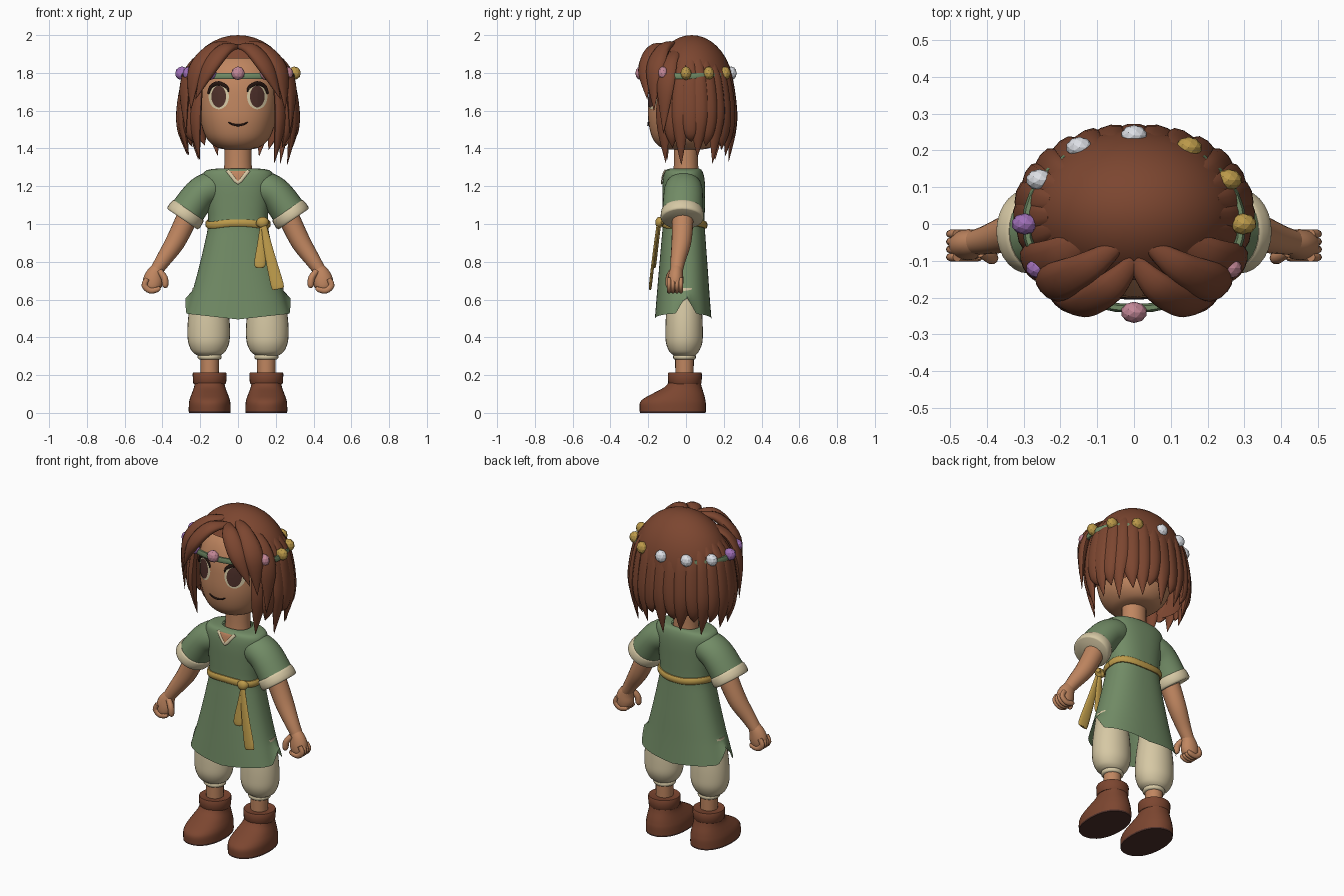
import bpy, bmesh, math, random
from mathutils import Vector
from mathutils.bvhtree import BVHTree

random.seed(4)
cube = bpy.data.objects.get("Cube")
if cube:
    bpy.data.objects.remove(cube, do_unlink=True)


def material(name, hexcode):
    srgb = [int(hexcode[i:i + 2], 16) / 255 for i in (0, 2, 4)]
    col = [c / 12.92 if c < 0.04 else ((c + 0.055) / 1.055) ** 2.4 for c in srgb] + [1]
    m = bpy.data.materials.new(name)
    m.use_nodes = True
    m.diffuse_color = col
    m.node_tree.nodes["Principled BSDF"].inputs["Base Color"].default_value = col
    return m


BROWN = material("hair and boot brown", "7C4630")
SKIN = material("skin", "C08660")
GREEN = material("tunic green", "728C66")
CREAM = material("cream linen", "D6C8A4")
GOLD = material("gold", "BC9A4A")
PINK = material("pink", "C48898")
PURPLE = material("purple", "A070B8")
WHITE = material("white", "DDE0E6")
IRIS = material("dark brown", "4E302A")
LASH = material("lash black", "24140F")


def finish(name, bm, mat, angle=50):
    bmesh.ops.recalc_face_normals(bm, faces=bm.faces)
    me = bpy.data.meshes.new(name)
    bm.to_mesh(me)
    bm.free()
    ob = bpy.data.objects.new(name, me)
    bpy.context.collection.objects.link(ob)
    me.materials.append(mat)
    bpy.ops.object.select_all(action='DESELECT')
    ob.select_set(True)
    bpy.context.view_layer.objects.active = ob
    bpy.ops.object.shade_smooth_by_angle(angle=math.radians(angle))
    return ob


def interpolate(rows, k):
    """Catmull-Rom curve through rows of numbers."""
    out = []
    for i in range(len(rows) - 1):
        a, b, c, d = rows[max(i - 1, 0)], rows[i], rows[i + 1], rows[min(i + 2, len(rows) - 1)]
        for j in range(k):
            t = j / k
            out.append([0.5 * (2 * q + (r - p) * t + (2 * p - 5 * q + 4 * r - s) * t * t
                               + (3 * q - p - 3 * r + s) * t ** 3) for p, q, r, s in zip(a, b, c, d)])
    return out + [list(rows[-1])]


def oval(a, p=2):
    c, s = math.cos(a), math.sin(a)
    return (math.copysign(abs(c) ** (2 / p), c), math.copysign(abs(s) ** (2 / p), s))


def tube(name, rows, mat, ref=(0, 1, 0), centre=None, up=False, n=20, k=4, p=2, caps=True, shape=None):
    """Skin oval rings along a path; each row is x, y, z, side radius, ref radius."""
    rows = interpolate(rows, k)
    pts = [Vector(r[:3]) for r in rows]
    bm = bmesh.new()
    rings = []
    for i, r in enumerate(rows):
        t = Vector((0, 0, 1)) if up else (pts[min(i + 1, len(pts) - 1)] - pts[max(i - 1, 0)]).normalized()
        face = pts[i] - Vector(centre) if centre else Vector(ref)
        side = face.cross(t).normalized()
        other = t.cross(side)
        ring = []
        for j in range(n):
            u, v = oval(math.tau * j / n, p)
            ring.append(bm.verts.new(pts[i] + side * u * max(r[3], 0.0005) + other * v * max(r[4], 0.0005)))
        rings.append(ring)
    for a, b in zip(rings, rings[1:]):
        for j in range(n):
            bm.faces.new((a[j], a[(j + 1) % n], b[(j + 1) % n], b[j]))
    if caps:
        bm.faces.new(rings[0])
        bm.faces.new(rings[-1])
    if shape:
        for v in bm.verts:
            shape(v.co)
    return finish(name, bm, mat)


def stack(name, x, rows, mat, **kw):
    """Upright loft; each row is z, centre y, x radius, y radius."""
    return tube(name, [(x, y, z, a, b) for z, y, a, b in rows], mat, up=True, **kw)


def surface(ob):
    return BVHTree.FromPolygons([v.co for v in ob.data.vertices], [list(f.vertices) for f in ob.data.polygons])


def on_front(tree, x, z, lift):
    hit = tree.ray_cast(Vector((x, -1, z)), Vector((0, 1, 0)))[0]
    return Vector((x, (hit.y if hit else -0.1) - lift, z))


def patch(name, tree, outline, lift, mat, steps=5):
    """Thin plate that follows the front of a surface."""
    cx, cz = [sum(q[i] for q in outline) / len(outline) for i in (0, 1)]
    bm = bmesh.new()
    mid = bm.verts.new(on_front(tree, cx, cz, lift))
    prev = None
    for s in range(1, steps + 1):
        f = s / steps
        ring = [bm.verts.new(on_front(tree, cx + (x - cx) * f, cz + (z - cz) * f, lift)) for x, z in outline]
        for j in range(len(ring)):
            h = (j + 1) % len(ring)
            bm.faces.new((prev[j], prev[h], ring[h], ring[j]) if prev else (mid, ring[h], ring[j]))
        prev = ring
    finish(name, bm, mat)


def stroke(name, tree, line, widths, mat, k=5, lift=0.005):
    rows = [(x, z, w) for (x, z), w in zip(line, widths)]
    tube(name, [(*on_front(tree, x, z, lift), w, 0.004) for x, z, w in interpolate(rows, k)], mat, k=1, n=8)


# Head, neck and face
head = stack("head", 0, [(1.395, 0, .07, .09), (1.41, 0, .12, .14), (1.46, 0, .17, .18), (1.55, 0, .2, .2),
                         (1.65, 0, .212, .2), (1.75, 0, .208, .188), (1.85, .01, .17, .155),
                         (1.93, .01, .06, .06)], SKIN, n=40, p=2.2)
stack("neck", 0, [(1.22, 0, .085, .075), (1.3, 0, .073, .065), (1.45, 0, .073, .065)], SKIN)
skull = surface(head)
for side, s in (("left", 1), ("right", -1)):
    for part, rx, rz, lift, mat in (("eye_white", .054, .068, .004, CREAM), ("iris", .039, .058, .008, IRIS)):
        patch(f"{side}_{part}", skull, [(s * .102 + rx * u, 1.675 + rz * v) for u, v in
                                        (oval(math.tau * j / 24) for j in range(24))], lift, mat)
    stroke(f"{side}_lash", skull, [(s * .158, 1.69), (s * .14, 1.73), (s * .1, 1.745), (s * .06, 1.725),
                                   (s * .05, 1.70)], (.006, .01, .011, .008, .003), LASH, lift=.009)
stroke("mouth", skull, [(-.052, 1.54), (-.03, 1.528), (0, 1.523), (.03, 1.528), (.052, 1.54)],
       (.002, .005, .006, .005, .002), LASH)

# Hair cap, open over the face
bm = bmesh.new()
bmesh.ops.create_uvsphere(bm, u_segments=40, v_segments=20, radius=1)
for v in bm.verts:
    if v.co.z < 0:
        f = (1 - 0.12 * v.co.z ** 2) / max(math.hypot(v.co.x, v.co.y), 0.01)
        v.co.x, v.co.y = v.co.x * f, v.co.y * f
    v.co = Vector((v.co.x * .288, v.co.y * .225 + .03, v.co.z * .3 + 1.7))
gone = []
for face in bm.faces:
    c = face.calc_center_median()
    if c.z < 1.46 or (c.y < -.06 and c.z < 1.87 and abs(c.x) < .23):
        gone.append(face)
bmesh.ops.delete(bm, geom=gone, context='FACES')
finish("hair_cap", bm, BROWN, 70)

# Hanging hair locks around sides and back
COUNT = 21
for i in range(COUNT):
    a = math.radians(48 + 264 * i / (COUNT - 1))
    tip = 1.34 + 0.07 * (i % 2) + random.uniform(-.03, .03)
    swing = random.uniform(-.06, .06)
    rows = []
    for scale, z, w, d, turn in ((.78, 1.87, .02, .006, 0), (.95, 1.77, .04, .016, 0), (1.03, 1.6, .05, .024, 0),
                                 (1.01, 1.48, .036, .02, .5), (.92, tip, .001, .001, 1)):
        b = a + swing * turn
        rows.append((.295 * scale * math.sin(b), .03 - .212 * scale * math.cos(b), z, w, d))
    tube(f"hair_lock_{i + 1}", rows, BROWN, centre=(0, .03, 1.6), n=10)

# Swept fringe locks
FRINGE = [[(.0, -.10, 1.94, .02, .01), (.07, -.175, 1.925, .045, .026), (.155, -.215, 1.82, .048, .028),
           (.225, -.205, 1.66, .001, .001)],
          [(.03, -.05, 1.955, .015, .01), (.13, -.12, 1.93, .045, .026), (.225, -.165, 1.81, .055, .028),
           (.25, -.17, 1.6, .001, .001)],
          [(.1, -.03, 1.93, .02, .01), (.22, -.09, 1.86, .05, .02), (.28, -.11, 1.72, .05, .022),
           (.275, -.12, 1.48, .001, .001)]]
for side, s in (("left", 1), ("right", -1)):
    for i, rows in enumerate(FRINGE):
        tube(f"{side}_fringe_{i + 1}", [(s * r[0], *r[1:]) for r in rows], BROWN, centre=(0, .03, 1.62), n=12, k=6)

# Flower crown
loop = [math.tau * i / 36 for i in range(37)]
tube("crown_band", [(.292 * math.cos(a), .23 * math.sin(a), 1.783, .012, .018) for a in loop], GREEN,
     ref=(0, 0, 1), n=6, k=1)
for i in range(12):
    a = math.tau * i / 12
    bm = bmesh.new()
    bmesh.ops.create_icosphere(bm, subdivisions=2, radius=.036)
    for v in bm.verts:
        v.co = Vector((v.co.x + .297 * math.sin(a), v.co.y * .8 - .24 * math.cos(a), v.co.z + 1.798))
    finish(f"flower_{i + 1}", bm, (PINK, GOLD, WHITE, PURPLE)[(i % 12) // 3], 10)


# Tunic with side slits in the hem
def slit(co):
    if co.z < .65:
        notch = .09 * max(0, 1 - abs(co.y) / .055) + .03 * abs(co.x) / .28
        co.z += notch * (.65 - co.z) / .15


tunic = stack("tunic", 0, [(.495, -.015, .278, .15), (.62, -.015, .247, .14), (.75, -.014, .212, .13),
                           (.9, -.013, .176, .118), (1, -.012, .158, .111), (1.1, -.012, .165, .112),
                           (1.19, -.012, .18, .113), (1.25, -.012, .188, .108), (1.285, -.012, .165, .095),
                           (1.295, -.005, .085, .07)], GREEN, n=64, p=2.4, caps=False, shape=slit)
chest = surface(tunic)
patch("neck_opening", chest, [(-.05, 1.28), (0, 1.28), (.05, 1.28), (.025, 1.25), (0, 1.22), (-.025, 1.25)],
      .004, SKIN)
stroke("neck_trim", chest, [(-.056, 1.283), (-.03, 1.25), (0, 1.218), (.03, 1.25), (.056, 1.283)],
       [.009] * 5, CREAM, k=2)

# Belt, knot and hanging tails
belt = []
for a in loop:
    u, v = oval(a, 2.4)
    belt.append((.162 * u, .115 * v - .012, 1 + .006 * math.sin(3 * a), .011, .02))
tube("belt", belt, GOLD, ref=(0, 0, 1), n=10, k=1)
tube("belt_knot", [(.105, -.125, 1.0, .012, .012), (.118, -.14, 1.005, .028, .02), (.142, -.14, 1.01, .028, .02),
                   (.155, -.125, 1.01, .012, .012)], GOLD, n=12)
tube("belt_tail_short", [(.13, -.14, 1.0, .012, .008), (.125, -.152, .9, .022, .008), (.116, -.165, .79, .03, .008),
                         (.115, -.167, .768, .016, .005)], GOLD, n=12)
tube("belt_tail_long", [(.135, -.147, 1.0, .014, .008), (.165, -.168, .85, .025, .008), (.207, -.188, .68, .034, .008),
                        (.213, -.19, .655, .024, .005)], GOLD, n=12)

# Limbs, mirrored
for side, s in (("left", 1), ("right", -1)):
    def limb(name, rows, mat, **kw):
        tube(f"{side}_{name}", [(s * r[0], *r[1:]) for r in rows], mat, **kw)

    limb("sleeve", [(.08, -.012, 1.205, .07, .08), (.14, -.013, 1.19, .088, .098), (.205, -.015, 1.15, .09, .104),
                    (.285, -.02, 1.04, .094, .106)], GREEN, n=28)
    limb("cuff", [(.262, -.02, 1.074, .094, .106), (.268, -.02, 1.065, .1, .112), (.288, -.02, 1.034, .102, .114),
                  (.294, -.02, 1.025, .094, .106)], CREAM, n=28, k=2)
    limb("arm", [(.24, -.018, 1.1, .058, .058), (.285, -.018, 1.0, .056, .056), (.335, -.025, .9, .052, .052),
                 (.395, -.042, .81, .041, .04), (.435, -.05, .75, .033, .033)], SKIN)
    limb("hand", [(.42, -.048, .775, .03, .03), (.44, -.053, .735, .046, .038), (.45, -.056, .695, .054, .042),
                  (.452, -.058, .66, .044, .038), (.45, -.058, .645, .02, .02)], SKIN)
    limb("thumb", [(.415, -.075, .75, .016, .016), (.39, -.09, .715, .018, .018), (.385, -.092, .675, .016, .016),
                   (.386, -.09, .662, .006, .006)], SKIN, n=10)
    for i in range(4):
        y = -.09 + .021 * i
        limb(f"finger_{i + 1}", [(.48, y, .71, .014, .012), (.495, y, .675, .016, .012), (.465, y, .648, .016, .012),
                                 (.425, y, .655, .014, .012), (.42, y, .668, .006, .006)], SKIN, n=10)

    x = s * .155
    stack(f"{side}_trouser", x, [(.305, -.008, .062, .058), (.325, -.01, .088, .078), (.37, -.01, .108, .096),
                                 (.43, -.01, .113, .099), (.52, -.01, .107, .096), (.66, -.01, .085, .085)],
          CREAM, n=28)
    x = s * .15
    stack(f"{side}_trouser_band", x, [(.283, -.008, .056, .054), (.29, -.008, .063, .06), (.302, -.008, .063, .06),
                                      (.31, -.008, .056, .054)], CREAM, k=2)
    stack(f"{side}_shin", x, [(.17, -.008, .048, .048), (.32, -.008, .05, .05)], SKIN)
    stack(f"{side}_sole", x, [(0, -.07, .11, .174), (.009, -.07, .111, .175)], IRIS, n=32, k=1, p=2.2)
    stack(f"{side}_boot", x, [(.009, -.07, .111, .175), (.05, -.07, .11, .175), (.075, -.062, .105, .163),
                              (.1, -.043, .096, .138), (.135, -.016, .083, .1), (.165, -.006, .078, .083)],
          BROWN, n=32, p=2.2)
    stack(f"{side}_boot_collar", x, [(.152, -.006, .08, .08), (.158, -.006, .087, .088), (.208, -.006, .09, .09),
                                     (.212, -.006, .084, .084)], BROWN, n=28, k=2)
